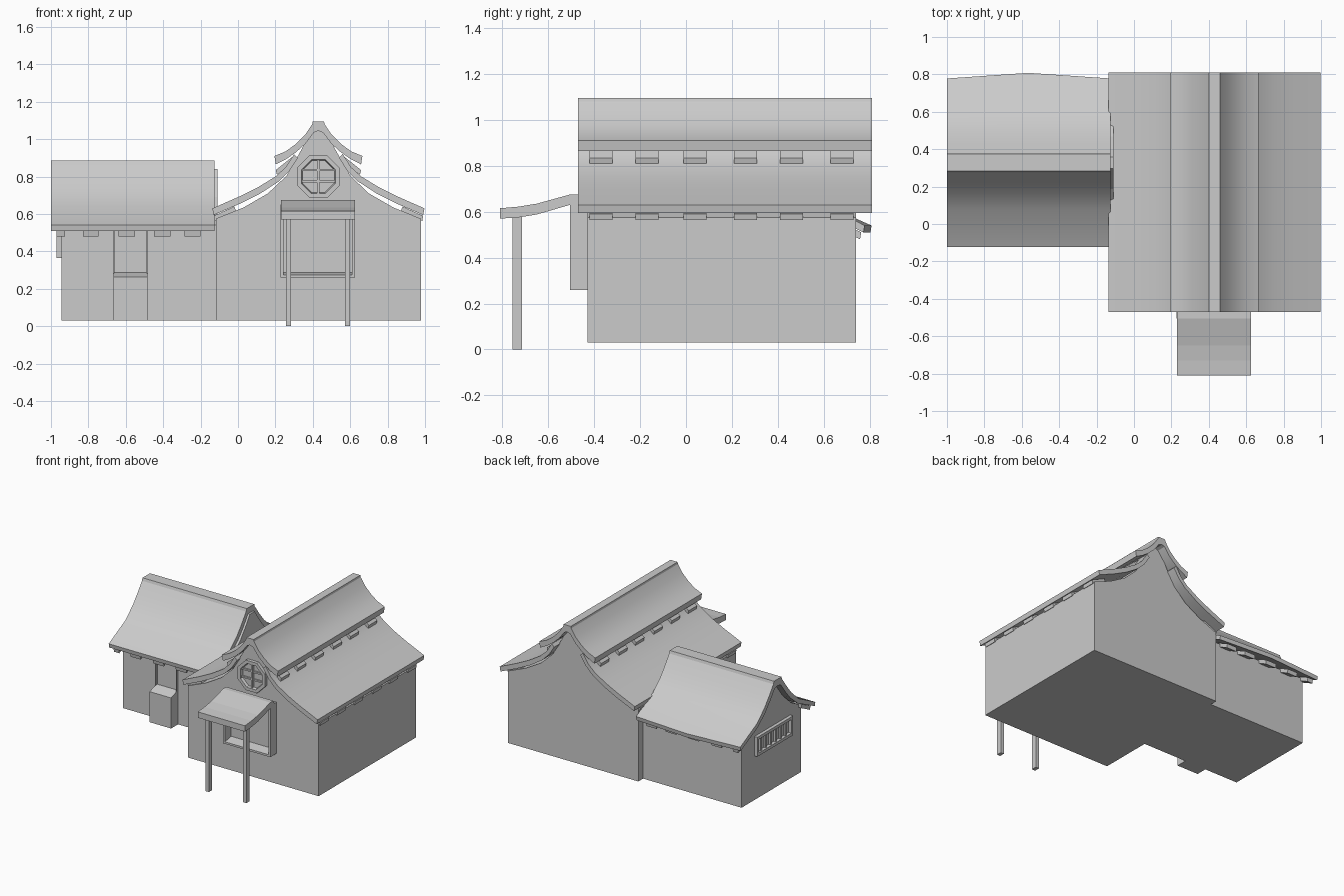
import bpy, bmesh, math

if "Cube" in bpy.data.objects:
    bpy.data.objects.remove(bpy.data.objects["Cube"])


def extrude(name, pts, axis, stations, smooth=False):
    """Closed 2D profile swept along x (profile y,z) or y (profile x,z)."""
    bm = bmesh.new()
    rings = []
    for t in stations:
        rings.append([bm.verts.new((t, p, z) if axis == 'x' else (p, t, z)) for p, z in pts])
    n = len(pts)
    for a, b in zip(rings, rings[1:]):
        for i in range(n):
            bm.faces.new((a[i], a[(i + 1) % n], b[(i + 1) % n], b[i]))
    bm.faces.new(rings[0])
    bm.faces.new(rings[-1][::-1])
    bmesh.ops.recalc_face_normals(bm, faces=bm.faces)
    me = bpy.data.meshes.new(name)
    bm.to_mesh(me)
    bm.free()
    ob = bpy.data.objects.new(name, me)
    bpy.context.collection.objects.link(ob)
    if smooth:
        bpy.ops.object.select_all(action='DESELECT')
        bpy.context.view_layer.objects.active = ob
        ob.select_set(True)
        bpy.ops.object.shade_smooth_by_angle(angle=math.radians(30))
    return ob


def box(name, x0, x1, y0, y1, z0, z1):
    return extrude(name, [(x0, z0), (x1, z0), (x1, z1), (x0, z1)], 'y', (y0, y1))


def mirrored(pts, c):
    """Profile from half-width offsets to both sides of centre c."""
    return [(c + d, z) for d, z in pts] + [(c - d, z) for d, z in reversed(pts)]


def flip(pts, c, s):
    return [(c + s * d, z) for d, z in pts]


# main hall: walls with a concave gable
CX = 0.43
extrude("main_walls", mirrored([(0.548, 0.03), (0.548, 0.575), (0.40, 0.635), (0.27, 0.71),
                                (0.17, 0.805), (0.11, 0.91), (0.06, 1.0), (0.02, 1.045)], CX),
        'y', (-0.43, 0.74))

# main roof: flared lower tier and shorter upper tier, each side
lower = [(0.567, 0.63), (0.42, 0.695), (0.32, 0.745), (0.23, 0.80), (0.175, 0.85), (0.13, 0.92),
         (0.11, 0.90), (0.155, 0.83), (0.21, 0.775), (0.31, 0.71), (0.42, 0.655), (0.56, 0.595)]
upper = [(0.235, 0.91), (0.175, 0.935), (0.12, 0.975), (0.07, 1.025), (0.03, 1.085), (0.0, 1.085),
         (0.0, 1.045), (0.025, 1.035), (0.07, 0.975), (0.12, 0.93), (0.17, 0.895), (0.228, 0.865)]
rafter_starts = (-0.42, -0.22, -0.01, 0.21, 0.41, 0.63)
for s, side in ((1, "right"), (-1, "left")):
    extrude("main_lower_roof_" + side, flip(lower, CX, s), 'y', (-0.47, 0.81), True)
    extrude("main_upper_roof_" + side, flip(upper, CX, s), 'y', (-0.47, 0.81), True)
    for y in rafter_starts:
        extrude("lower_rafter_" + side, flip([(0.555, 0.563), (0.56, 0.59), (0.45, 0.64), (0.44, 0.615)],
                                             CX, s), 'y', (y, y + 0.1))
        extrude("upper_rafter_" + side, flip([(0.222, 0.81), (0.228, 0.835), (0.14, 0.905), (0.13, 0.88)],
                                             CX, s), 'y', (y, y + 0.1))
extrude("main_ridge_cap", mirrored([(0.026, 1.055), (0.034, 1.075), (0.03, 1.095)], CX),
        'y', (-0.47, 0.81))

# octagonal gable window with crossed bars
bm = bmesh.new()
rings = []
for r, y in ((0.123, -0.43), (0.123, -0.455), (0.098, -0.455), (0.092, -0.435)):
    rings.append([bm.verts.new((CX + r * math.cos(math.radians(45 * k + 22.5)), y,
                                0.80 + r * math.sin(math.radians(45 * k + 22.5)))) for k in range(8)])
for a, b in zip(rings, rings[1:]):
    for i in range(8):
        bm.faces.new((a[i], a[(i + 1) % 8], b[(i + 1) % 8], b[i]))
bm.faces.new(rings[-1])
bmesh.ops.recalc_face_normals(bm, faces=bm.faces)
me = bpy.data.meshes.new("gable_window")
bm.to_mesh(me)
bm.free()
bpy.context.collection.objects.link(bpy.data.objects.new("gable_window", me))
box("gable_window_upright", CX - 0.007, CX + 0.007, -0.45, -0.43, 0.705, 0.895)
for z in (0.775, 0.835):
    box("gable_window_bar", CX - 0.09, CX + 0.09, -0.447, -0.43, z - 0.006, z + 0.006)

# entrance canopy, posts and door surround
extrude("canopy", [(-0.81, 0.615), (-0.73, 0.622), (-0.65, 0.635), (-0.505, 0.675), (-0.47, 0.675),
                   (-0.43, 0.60), (-0.505, 0.63), (-0.65, 0.588), (-0.73, 0.575), (-0.81, 0.57)],
        'x', (0.23, 0.625))
for x in (0.27, 0.585):
    box("canopy_post", x - 0.014, x + 0.014, -0.755, -0.715, 0.0, 0.585)
for x in (0.228, 0.609):
    box("door_jamb", x, x + 0.016, -0.505, -0.42, 0.26, 0.65)
extrude("door_sill", [(-0.505, 0.26), (-0.42, 0.26), (-0.42, 0.29), (-0.505, 0.275)], 'x', (0.23, 0.623))

# side wing: walls with concave gable ends
CY = 0.328
wing = [(0.355, 0.03), (0.355, 0.54), (0.24, 0.60), (0.14, 0.69), (0.07, 0.78), (0.03, 0.84)]
extrude("wing_walls", mirrored(wing, CY), 'x', (-0.945, -0.11))

# wing roof, eave bowed out along the back
MID = -0.565
roof = [(0.45, 0.54), (0.25, 0.642), (0.16, 0.725), (0.10, 0.80), (0.045, 0.875), (0.0, 0.875),
        (0.0, 0.835), (0.035, 0.83), (0.09, 0.755), (0.15, 0.685), (0.24, 0.61), (0.445, 0.51)]
for s, side in ((1, "back"), (-1, "front")):
    ob = extrude("wing_roof_" + side, flip(roof, CY, s), 'x', (-1.0, MID, -0.125), True)
    for v in ob.data.vertices:
        if abs(v.co.x - MID) < 0.01 and v.co.y > 0.7:
            v.co.y += 0.03
    for x0, x1 in ((-0.97, -0.925), (-0.83, -0.745), (-0.64, -0.55), (-0.45, -0.36), (-0.285, -0.2)):
        extrude("wing_rafter_" + side, flip([(0.43, 0.48), (0.435, 0.51), (0.33, 0.56), (0.33, 0.53)],
                                            CY, s), 'x', (x0, x1))
extrude("wing_ridge_cap", mirrored([(0.045, 0.845), (0.052, 0.865), (0.045, 0.886)], CY),
        'x', (-1.0, -0.125))

# solid step block with sloped top under the wing door
extrude("wing_block", [(-0.11, 0.03), (0.0, 0.03), (0.0, 0.295), (-0.04, 0.285), (-0.11, 0.262)],
        'x', (-0.665, -0.485))
for x in (-0.665, -0.491):
    box("wing_door_jamb", x, x + 0.006, -0.045, -0.02, 0.26, 0.54)

# barred window on the wing end wall
for z in (0.365, 0.49):
    box("end_window_rail", -0.97, -0.94, 0.10, 0.53, z, z + 0.022)
for i in range(2):
    y = (0.10, 0.51)[i]
    box("end_window_stile", -0.97, -0.94, y, y + 0.02, 0.365, 0.51)
for i in range(1, 7):
    y = 0.11 + 0.41 * i / 7
    box("end_window_bar", -0.96, -0.94, y, y + 0.014, 0.38, 0.50)
